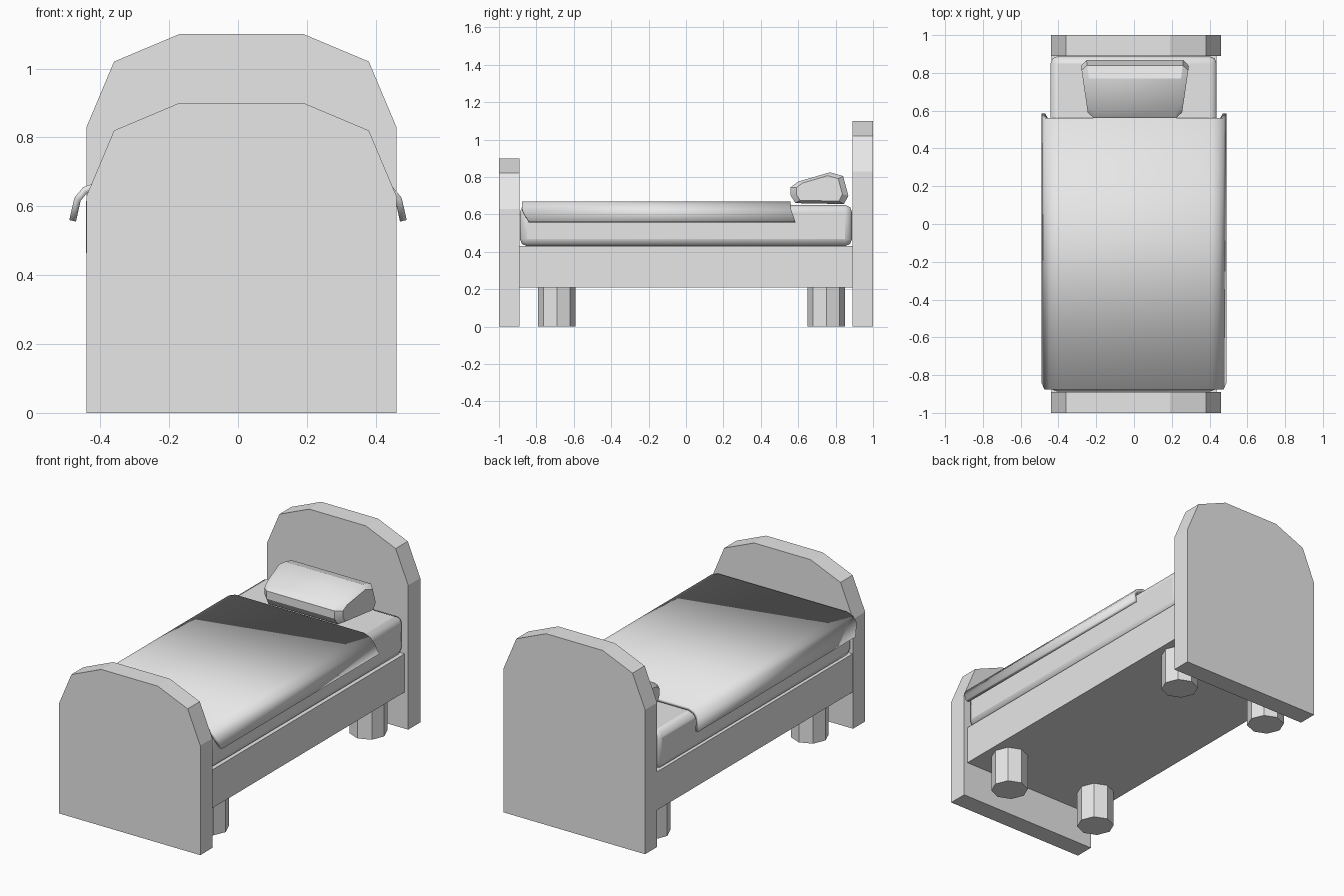
import bpy, bmesh, math

cube = bpy.data.objects.get("Cube")
if cube:
    bpy.data.objects.remove(cube)

grey = bpy.data.materials.new("plain grey")
grey.use_nodes = True
grey.diffuse_color = (0.8, 0.8, 0.8, 1)
grey.node_tree.nodes["Principled BSDF"].inputs["Base Color"].default_value = (0.8, 0.8, 0.8, 1)


def make(name, bm, recalc=True):
    if recalc:
        bmesh.ops.recalc_face_normals(bm, faces=bm.faces)
    mesh = bpy.data.meshes.new(name)
    bm.to_mesh(mesh)
    bm.free()
    mesh.materials.append(grey)
    obj = bpy.data.objects.new(name, mesh)
    bpy.context.collection.objects.link(obj)
    return obj


def smooth(obj, degrees=30):
    bpy.ops.object.select_all(action='DESELECT')
    obj.select_set(True)
    bpy.context.view_layer.objects.active = obj
    bpy.ops.object.shade_smooth_by_angle(angle=math.radians(degrees))


def loft(name, rings):
    """Closed skin through matching rings of points, capped at both ends."""
    bm = bmesh.new()
    loops = [[bm.verts.new(p) for p in ring] for ring in rings]
    n = len(loops[0])
    for a, b in zip(loops, loops[1:]):
        for i in range(n):
            j = (i + 1) % n
            bm.faces.new((a[i], a[j], b[j], b[i]))
    bm.faces.new(loops[0])
    bm.faces.new(loops[-1])
    return make(name, bm)


def box(name, lo, hi):
    corners = [(lo[0], lo[1]), (hi[0], lo[1]), (hi[0], hi[1]), (lo[0], hi[1])]
    return loft(name, [[(x, y, z) for x, y in corners] for z in (lo[2], hi[2])])


# Arched end boards
def board(name, y0, y1, top):
    half = [(0.45, 0), (0.45, top - 0.27), (0.37, top - 0.08), (0.18, top)]
    outline = half + [(-x, z) for x, z in reversed(half)]
    loft(name, [[(x + 0.01, y, z) for x, z in outline] for y in (y0, y1)])


board("headboard", 0.89, 1.0, 1.10)
board("footboard", -1.0, -0.89, 0.90)

# Bed frame and eight-sided legs
box("bed_frame", (-0.437, -0.89, 0.21), (0.437, 0.89, 0.43))
for end, y in (("front", -0.69), ("back", 0.75)):
    for side, x in (("right", -0.305), ("left", 0.305)):
        angles = [math.radians(45 * i) for i in range(8)]
        loft(f"{end}_{side}_leg",
             [[(x + 0.1 * math.cos(a), y + 0.1 * math.sin(a), z) for a in angles]
              for z in (0, 0.21)])

# Mattress with rounded edges
mattress = box("mattress", (-0.442, -0.888, 0.43), (0.438, 0.888, 0.65))
bevel = mattress.modifiers.new("rounded edges", 'BEVEL')
bevel.width = 0.038
bevel.segments = 2
smooth(mattress)

# Blanket draped over both sides: x, z, foot end y, head end y
drape = [(0.41, 0.67, -0.877, 0.56), (0.45, 0.655, -0.877, 0.56),
         (0.475, 0.625, -0.875, 0.562), (0.49, 0.56, -0.84, 0.585)]
profile = [(-x, z, a, b) for x, z, a, b in reversed(drape)] + drape
bm = bmesh.new()
foot = [bm.verts.new((x, a, z)) for x, z, a, b in profile]
head = [bm.verts.new((x, b, z)) for x, z, a, b in profile]
for i in range(len(profile) - 1):
    bm.faces.new((foot[i], foot[i + 1], head[i + 1], head[i]))
blanket = make("blanket", bm, recalc=False)
thick = blanket.modifiers.new("thickness", 'SOLIDIFY')
thick.thickness = 0.02
thick.offset = -1
smooth(blanket, 40)

# Wedge pillow, wider towards the headboard, with tapered ends
section = [(0.585, 0.66), (0.56, 0.70), (0.56, 0.745), (0.60, 0.775),
           (0.77, 0.825), (0.84, 0.805), (0.868, 0.70), (0.845, 0.655)]


def pillow_ring(x, scale):
    ring = []
    for y, z in section:
        y, z = 0.71 + (y - 0.71) * scale, 0.735 + (z - 0.735) * scale
        ring.append((0.005 + x * (0.84 + 0.5 * (y - 0.56)), y, z))
    return ring


pillow = loft("pillow", [pillow_ring(x, s) for x, s in
                         ((-0.292, 0.8), (-0.258, 1), (0.258, 1), (0.292, 0.8))])
smooth(pillow)
